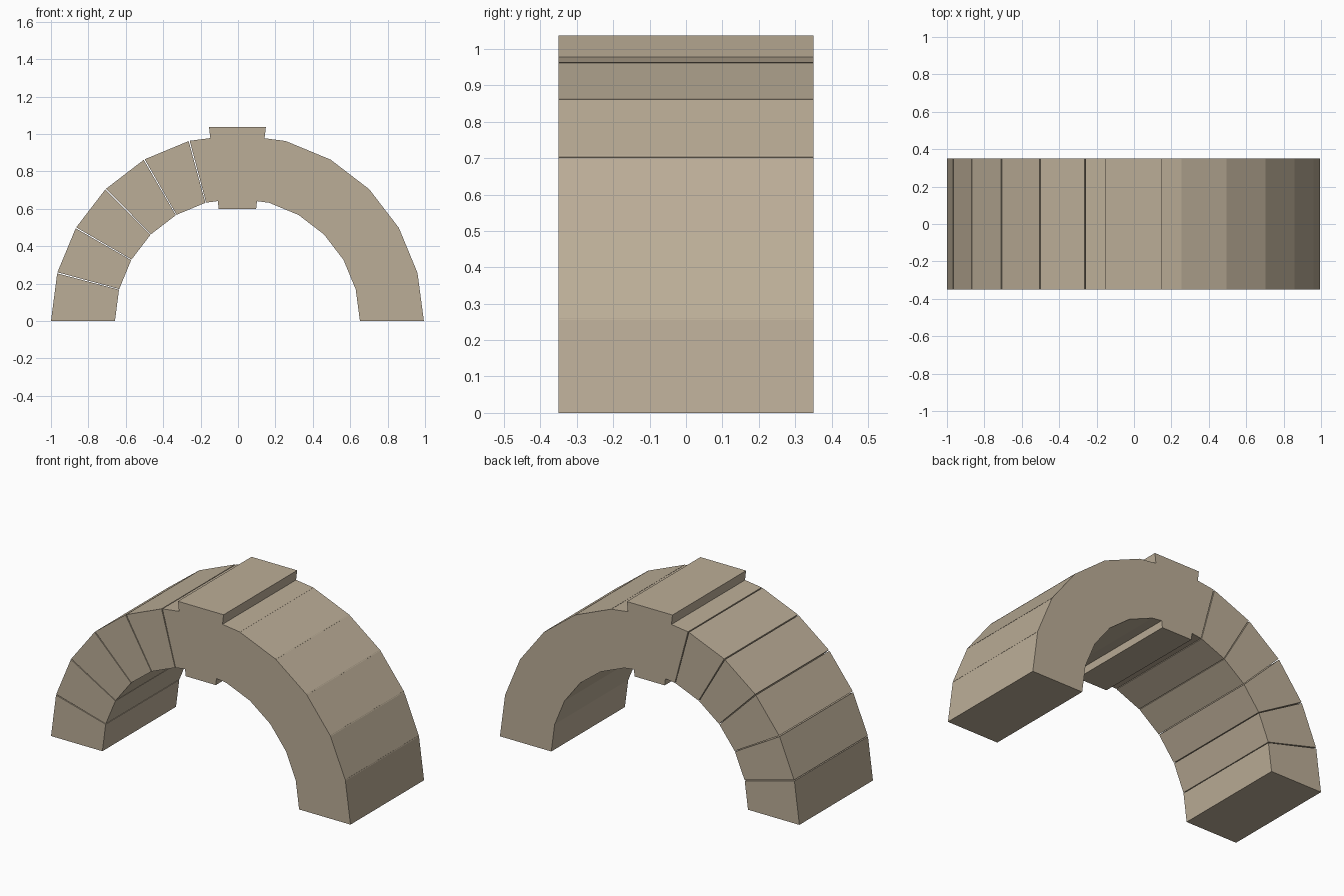
import bpy
import bmesh
import math

if "Cube" in bpy.data.objects:
    bpy.data.objects.remove(bpy.data.objects["Cube"])

CX, R_OUT, R_IN, HALF_DEPTH = -0.003, 0.997, 0.655, 0.35
STEP = math.radians(15)

stone = bpy.data.materials.new("tan_stone")
stone.diffuse_color = (0.50, 0.42, 0.31, 1)
stone.use_nodes = True
stone.node_tree.nodes["Principled BSDF"].inputs["Base Color"].default_value = stone.diffuse_color


def prism(name, profile):
    """Extrude an (x, z) outline through the depth of the arch."""
    bm = bmesh.new()
    face = bm.faces.new([bm.verts.new((x, -HALF_DEPTH, z)) for x, z in profile])
    ext = bmesh.ops.extrude_face_region(bm, geom=[face])
    verts = [v for v in ext["geom"] if isinstance(v, bmesh.types.BMVert)]
    bmesh.ops.translate(bm, verts=verts, vec=(0, 2 * HALF_DEPTH, 0))
    bmesh.ops.recalc_face_normals(bm, faces=bm.faces)
    mesh = bpy.data.meshes.new(name)
    bm.to_mesh(mesh)
    bm.free()
    mesh.materials.append(stone)
    ob = bpy.data.objects.new(name, mesh)
    bpy.context.collection.objects.link(ob)
    return ob


def polar(r, a, side):
    return (CX + side * r * math.cos(a), max(0.0, r * math.sin(a)))


# Wedge stones: thin open joints on the left, slightly overlapping on the right
for side, label, gap in ((-1, "left", 0.003), (1, "right", -0.003)):
    for i in range(6):
        a0 = i * STEP + (gap if i else 0)
        a1 = (i + 1) * STEP - gap
        prism(f"{label}_arch_stone_{i + 1}", [
            polar(R_IN, a0, side), polar(R_OUT, a0, side),
            polar(R_OUT, a1, side), polar(R_IN, a1, side)])

# Tapered keystone, proud of the ring above and below
prism("keystone", [(CX - 0.10, 0.60), (CX + 0.10, 0.60),
                   (CX + 0.152, 1.037), (CX - 0.152, 1.037)])
